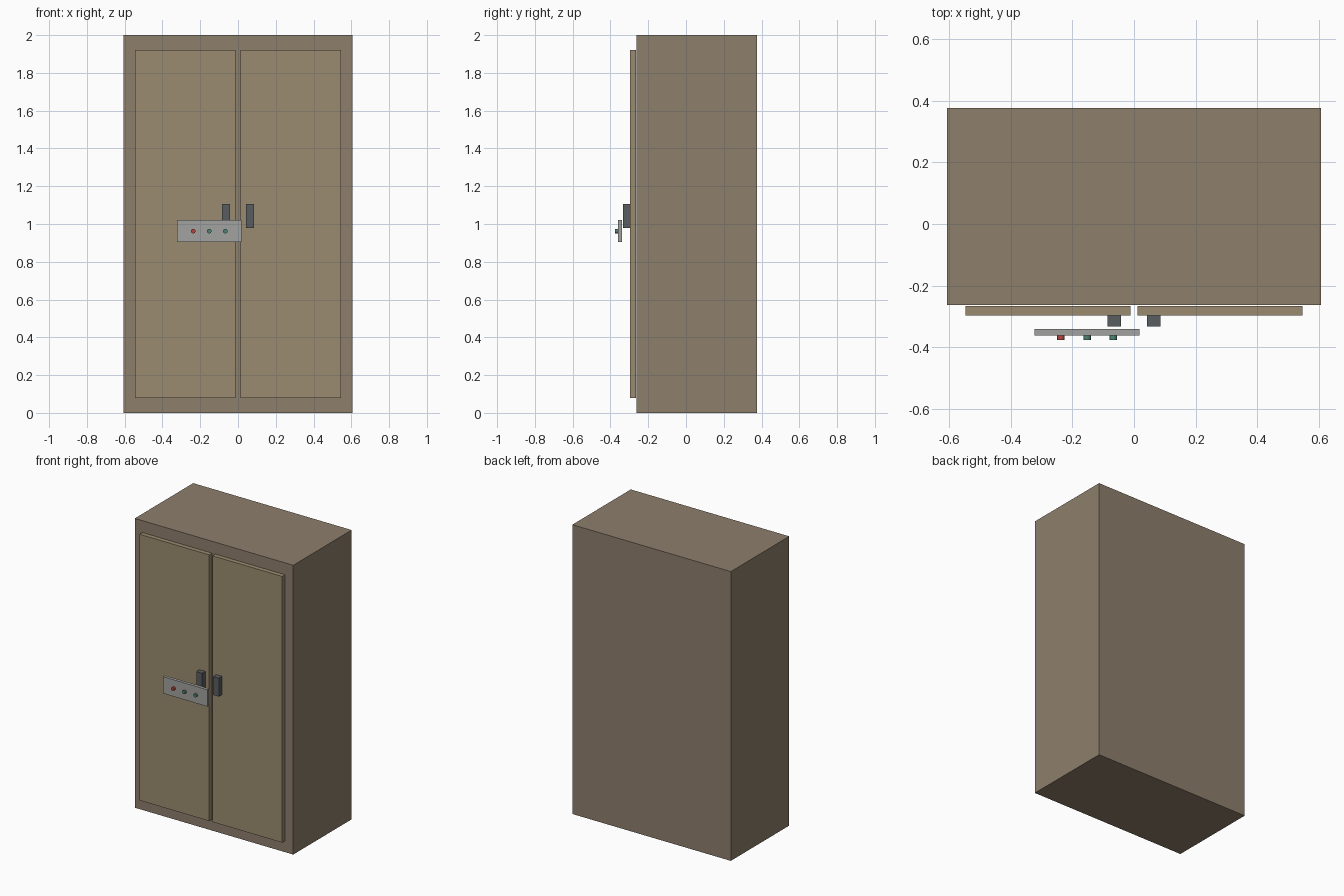
import bpy, math

if "Cube" in bpy.data.objects:
    bpy.data.objects.remove(bpy.data.objects["Cube"])


def material(name, rgb):
    m = bpy.data.materials.new(name)
    m.diffuse_color = (*rgb, 1)
    m.use_nodes = True
    m.node_tree.nodes["Principled BSDF"].inputs["Base Color"].default_value = m.diffuse_color
    return m


def box(name, x, y, z, mat):
    """Box from (min, max) extents on each axis."""
    bpy.ops.mesh.primitive_cube_add(size=1, location=[(a + b) / 2 for a, b in (x, y, z)])
    ob = bpy.context.object
    ob.name = name
    ob.scale = [b - a for a, b in (x, y, z)]
    bpy.ops.object.transform_apply(location=False, rotation=False, scale=True)
    ob.data.materials.append(mat)
    return ob


body_mat = material("body_brown", (0.27, 0.21, 0.15))
door_mat = material("door_tan", (0.33, 0.26, 0.16))
handle_mat = material("handle_dark", (0.10, 0.11, 0.12))
panel_mat = material("panel_metal", (0.36, 0.36, 0.35))
red = material("light_red", (0.45, 0.06, 0.05))
green = material("light_green", (0.08, 0.22, 0.17))

# Cabinet body
box("cabinet_body", (-0.606, 0.606), (-0.262, 0.376), (0, 2), body_mat)

# Pair of doors with handles
for side, s in (("left", -1), ("right", 1)):
    box(f"{side}_door", sorted((s * 0.012, s * 0.546)), (-0.297, -0.266), (0.08, 1.92), door_mat)
    box(f"{side}_handle", sorted((s * 0.042, s * 0.086)), (-0.333, -0.297), (0.98, 1.107), handle_mat)

# Control panel
box("control_panel", (-0.322, 0.018), (-0.361, -0.34), (0.904, 1.02), panel_mat)

# Indicator lights
for i, (x, mat) in enumerate(((-0.237, red), (-0.152, green), (-0.067, green))):
    bpy.ops.mesh.primitive_cylinder_add(vertices=16, radius=0.012, depth=0.016,
                                        location=(x, -0.368, 0.962),
                                        rotation=(math.pi / 2, 0, 0))
    light = bpy.context.object
    light.name = f"indicator_light_{i + 1}"
    light.data.materials.append(mat)
    bpy.ops.object.shade_smooth_by_angle(angle=math.radians(40))
